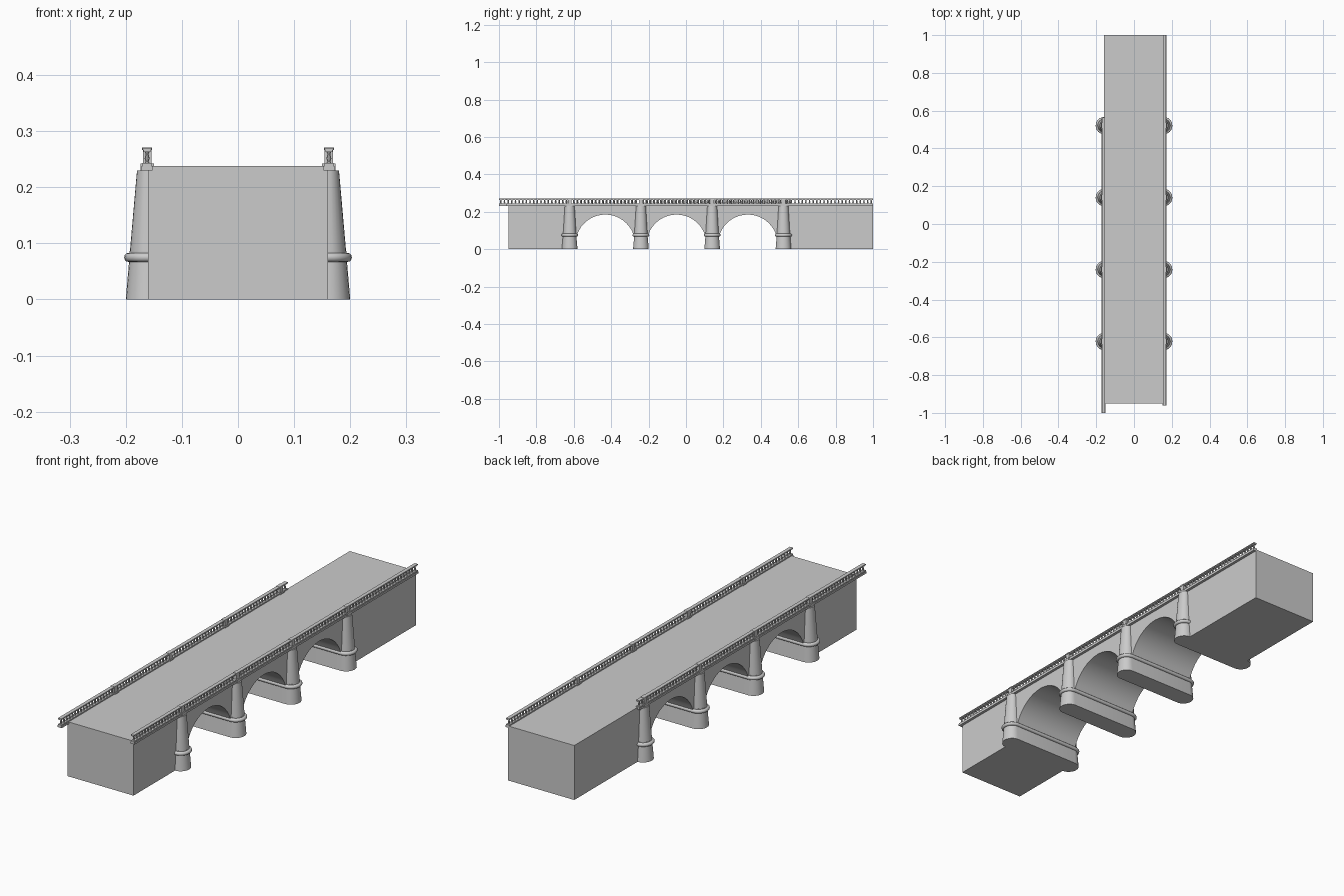
import bpy, bmesh, math

if "Cube" in bpy.data.objects:
    bpy.data.objects.remove(bpy.data.objects["Cube"])

PIERS = [-0.622, -0.241, 0.14, 0.521]
HALF_W = 0.16
RAIL_X = 0.162


def finish(bm, name, smooth=True):
    bmesh.ops.recalc_face_normals(bm, faces=bm.faces)
    mesh = bpy.data.meshes.new(name)
    bm.to_mesh(mesh)
    bm.free()
    ob = bpy.data.objects.new(name, mesh)
    bpy.context.collection.objects.link(ob)
    if smooth:
        bpy.ops.object.select_all(action='DESELECT')
        ob.select_set(True)
        bpy.context.view_layer.objects.active = ob
        bpy.ops.object.shade_smooth_by_angle(angle=math.radians(35))
    return ob


def loft(bm, rings):
    loops = [[bm.verts.new(p) for p in r] for r in rings]
    n = len(loops[0])
    for a, b in zip(loops, loops[1:]):
        for i in range(n):
            j = (i + 1) % n
            bm.faces.new((a[i], a[j], b[j], b[i]))
    bm.faces.new(loops[0])
    bm.faces.new(loops[-1])


def box(bm, x0, x1, y0, y1, z0, z1):
    loft(bm, [[(x0, y0, z), (x1, y0, z), (x1, y1, z), (x0, y1, z)] for z in (z0, z1)])


def half_round(cx, cy, rx, ry, z, side, n=12):
    return [(cx + side * rx * math.cos(t), cy + side * ry * math.sin(t), z)
            for t in (-math.pi / 2 + math.pi * i / n for i in range(n + 1))]


# bridge body: side profile with three arched openings, extruded across
profile = [(-0.95, 0.238), (-0.95, 0.0)]
R, CZ, SPRING = 0.16, 0.025, 0.08
a0 = math.asin((SPRING - CZ) / R)
for p, q in zip(PIERS, PIERS[1:]):
    c = (p + q) / 2
    if p == PIERS[0]:
        profile += [(p, 0.0), (p, SPRING)]
    for i in range(17):
        t = math.pi - a0 - (math.pi - 2 * a0) * i / 16
        profile.append((c + R * math.cos(t), CZ + R * math.sin(t)))
profile += [(PIERS[-1], SPRING), (PIERS[-1], 0.0), (1.0, 0.0), (1.0, 0.238)]
bm = bmesh.new()
loft(bm, [[(x, y, z) for y, z in profile] for x in (-HALF_W, HALF_W)])
finish(bm, "bridge_body")

# pier bases: full-width rounded footings with a rounded moulding
bm = bmesh.new()
base = [(0.0, 0.040), (0.067, 0.0342)]
base += [(0.075 - 0.008 * math.cos(t), 0.0355 + 0.0075 * math.sin(t))
         for t in (math.pi * i / 6 for i in range(7))]
base += [(0.083, 0.033), (0.086, 0.033)]
for y in PIERS:
    loft(bm, [half_round(HALF_W, y, r, r + 0.002, z, 1) +
              half_round(-HALF_W, y, r, r + 0.002, z, -1) for z, r in base])
finish(bm, "pier_bases")

# tapered half-round buttresses above the bases
bm = bmesh.new()
for y in PIERS:
    for s in (1, -1):
        loft(bm, [half_round(s * HALF_W, y, rx, ry, z, s)
                  for z, rx, ry in ((0.082, 0.033, 0.035), (0.23, 0.02, 0.026))])
finish(bm, "pier_buttresses")


# balustrades: the left one is shorter and shifted toward the front
def balustrade(name, x, y0, y1):
    bm = bmesh.new()
    box(bm, x - 0.010, x + 0.010, y0, y1, 0.230, 0.238)
    box(bm, x - 0.008, x + 0.008, y0, y1, 0.238, 0.243)
    box(bm, x - 0.006, x + 0.006, y0, y1, 0.263, 0.2665)
    box(bm, x - 0.008, x + 0.008, y0, y1, 0.2665, 0.270)
    for y in PIERS:
        box(bm, x - 0.012, x + 0.012, y - 0.014, y + 0.014, 0.230, 0.242)
        box(bm, x - 0.0075, x + 0.0075, y - 0.010, y + 0.010, 0.242, 0.266)
        box(bm, x - 0.009, x + 0.009, y - 0.013, y + 0.013, 0.266, 0.271)
    shape = [(0.243, 0.0042), (0.246, 0.0028), (0.251, 0.0045),
             (0.259, 0.0026), (0.263, 0.0042)]
    count = round((y1 - y0) / 0.0195)
    step = (y1 - y0) / count
    for k in range(count):
        y = y0 + (k + 0.5) * step
        if min(abs(y - p) for p in PIERS) > 0.012:
            loft(bm, [[(x + r * math.cos(i * math.pi / 4), y + r * math.sin(i * math.pi / 4), z)
                       for i in range(8)] for z, r in shape])
    finish(bm, name)


balustrade("right_balustrade", RAIL_X, -0.96, 1.0)
balustrade("left_balustrade", -RAIL_X, -1.0, 0.565)
